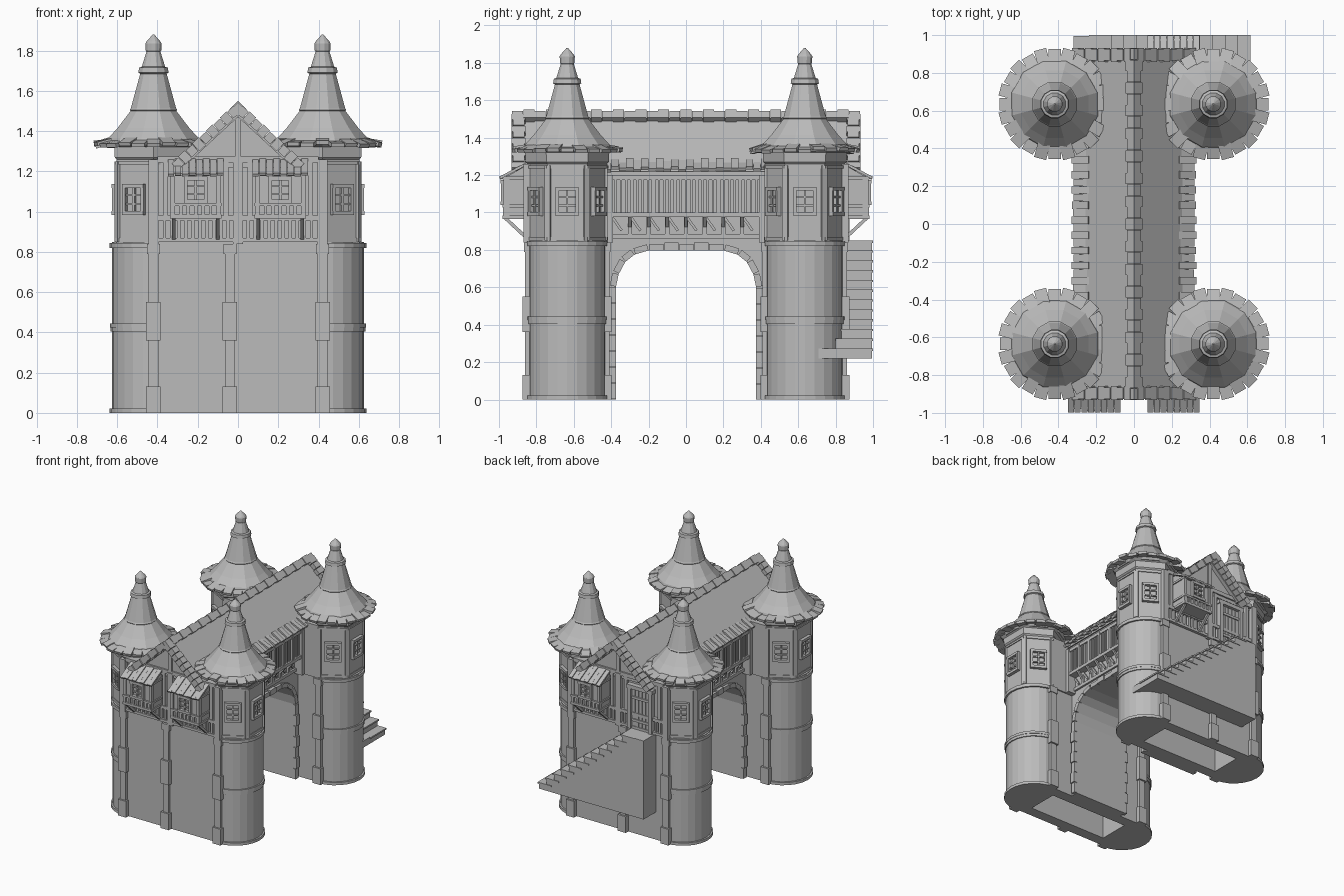
import bpy, bmesh, random
from math import pi, sin, cos, radians
from mathutils import Matrix, Vector

random.seed(4)
if "Cube" in bpy.data.objects:
    bpy.data.objects.remove(bpy.data.objects["Cube"])

stone = bpy.data.materials.new("stone_grey")
stone.use_nodes = True
GREY = (0.5, 0.5, 0.5, 1)
stone.diffuse_color = GREY
stone.node_tree.nodes["Principled BSDF"].inputs["Base Color"].default_value = GREY
ID = Matrix()
SIDES = (-1, 1)
ENDS = [(sx, sy) for sx in SIDES for sy in SIDES]
TX, TY = 0.42, 0.635


def finish(name, bm):
    bmesh.ops.recalc_face_normals(bm, faces=bm.faces)
    mesh = bpy.data.meshes.new(name)
    bm.to_mesh(mesh)
    bm.free()
    mesh.materials.append(stone)
    ob = bpy.data.objects.new(name, mesh)
    bpy.context.collection.objects.link(ob)
    return ob


def box(bm, c, s, m=ID, rot=ID):
    bmesh.ops.create_cube(bm, size=1, matrix=m @ Matrix.Translation(c) @ rot @ Matrix.Diagonal((*s, 1)))


def span(bm, x, y, z, m=ID):
    """Box given by its (low, high) limits on each axis."""
    lims = (x, y, z)
    box(bm, [(a + b) / 2 for a, b in lims], [abs(b - a) for a, b in lims], m)


def prism(bm, pts, axis, lo, hi):
    """Extrude a flat outline along x, y or z."""
    def place(p, t):
        q = list(p)
        q.insert("xyz".index(axis), t)
        return bm.verts.new(q)
    a, b = [[place(p, t) for p in pts] for t in (lo, hi)]
    n = len(pts)
    bm.faces.new(a)
    bm.faces.new(b[::-1])
    for i in range(n):
        bm.faces.new((a[i], a[(i + 1) % n], b[(i + 1) % n], b[i]))


def lathe(bm, profile, n, x, y):
    """Turn (radius, height) points into an n-sided solid with a flat side on x."""
    rings = [[bm.verts.new((x + r * cos((i + .5) * 2 * pi / n), y + r * sin((i + .5) * 2 * pi / n), z))
              for i in range(n)] for r, z in profile]
    bm.faces.new(rings[0])
    bm.faces.new(rings[-1])
    for a, b in zip(rings, rings[1:]):
        for i in range(n):
            bm.faces.new((a[i], a[(i + 1) % n], b[(i + 1) % n], b[i]))


def round_end(sx, sy, r):
    """Outer half of a tower's outline."""
    angles = [radians(a) for a in range(-90, 91, 15)]
    return [(sx * (TX + r * cos(a)), sy * TY + sx * r * sin(a)) for a in angles]


def window(bm, c, angle, w, h):
    m = Matrix.Translation(c) @ Matrix.Rotation(angle - pi / 2, 4, 'Z')
    for s in SIDES:
        box(bm, (s * w / 2, 0, 0), (.018, .04, h), m)
        box(bm, (0, 0, s * h / 2), (w + .018, .045, .02), m)
        box(bm, (0, 0, s * h / 6), (w, .022, .009), m)
    box(bm, (0, 0, 0), (.01, .025, h), m)


# Lower storey: two rounded blocks, hollow underneath
for sy, name in ((-1, "front_base"), (1, "back_base")):
    bm = bmesh.new()
    prism(bm, round_end(1, sy, .205) + round_end(-1, sy, .205), 'z', 0, .85)
    base = finish(name, bm)
    bm = bmesh.new()
    span(bm, (-.34, .34), (sy * TY - .12, sy * TY + .12), (-.1, .8))
    cutter = finish("base_cutter", bm)
    cutter.hide_render = True
    mod = base.modifiers.new("hollow", 'BOOLEAN')
    mod.operation, mod.object, mod.solver = 'DIFFERENCE', cutter, 'EXACT'
    bpy.context.view_layer.objects.active = base
    bpy.ops.object.modifier_apply(modifier="hollow")
    bpy.data.objects.remove(cutter)

bm = bmesh.new()
for sx, sy in ENDS:
    for r, lo, hi in ((.218, 0, .022), (.216, .425, .445), (.213, .405, .425), (.218, .82, .845)):
        prism(bm, round_end(sx, sy, r), 'z', lo, hi)
finish("tower_bands", bm)

# Stone piers on the outer and passage walls
bm = bmesh.new()
for sy in SIDES:
    for x in (-TX, -.04, TX):
        for y, out in ((TY + .2, 1), (TY - .2, -1)):
            for w, d, lo, hi in ((.05, .025, 0, .83), (.072, .038, 0, .13), (.072, .038, .36, .55), (.066, .03, .79, .84)):
                span(bm, (x - w / 2, x + w / 2), (sy * y, sy * (y + out * d)), (lo, hi))
finish("wall_piers", bm)

# Hexagonal upper towers
bm = bmesh.new()
for sx, sy in ENDS:
    lathe(bm, [(.212, .84), (.212, 1.26), (.222, 1.27), (.225, 1.32), (.25, 1.335)], 6, sx * TX, sy * TY)
finish("tower_upper", bm)
bm = bmesh.new()
for sx, sy in ENDS:
    for lo, hi, r in ((.85, .87, .217), (1.235, 1.25, .22)):
        lathe(bm, [(r, lo), (r, hi)], 6, sx * TX, sy * TY)
    for k in range(6):
        a = (k + .5) * pi / 3
        box(bm, (sx * TX + .205 * cos(a), sy * TY + .205 * sin(a), 1.05), (.02, .034, .4),
            rot=Matrix.Rotation(a, 4, 'Z'))
finish("tower_trim", bm)
bm = bmesh.new()
for sx, sy in ENDS:
    for turn in (-60, 0, 60):
        a = radians(turn) + (0 if sx > 0 else pi)
        window(bm, (sx * TX + .186 * cos(a), sy * TY + .186 * sin(a), 1.06), a, .105, .135)
finish("tower_windows", bm)

# Conical roofs with finials
spire = [(.22, 1.325), (.238, 1.35), (.232, 1.365), (.185, 1.415), (.118, 1.5), (.122, 1.505), (.116, 1.515),
         (.068, 1.685), (.078, 1.69), (.074, 1.715), (.06, 1.72), (.036, 1.795), (.04, 1.8), (.042, 1.835),
         (.036, 1.845), (.004, 1.88)]
bm = bmesh.new()
for sx, sy in ENDS:
    lathe(bm, spire, 12, sx * TX, sy * TY)
finish("tower_roofs", bm)
bm = bmesh.new()
for sx, sy in ENDS:
    for k in range(24):
        m = Matrix.Translation((sx * TX, sy * TY, 1.345)) @ Matrix.Rotation(k * pi / 12, 4, 'Z')
        tilt = Matrix.Rotation(radians(random.uniform(6, 20)), 4, 'Y')
        box(bm, (.24 + .008 * (k % 2), 0, random.uniform(-.008, .008)), (.1, .066, .02), m, tilt)
finish("tower_eave_tiles", bm)

# Bridge over the passage
half = [(.375, 0), (.375, .6), (.36, .67), (.325, .735), (.275, .775), (.2, .797)]
arch = half + [(-y, z) for y, z in half[::-1]]
bm = bmesh.new()
prism(bm, [(-.45, 0), (-.45, .87), (.45, .87), (.45, 0)] + arch, 'x', -.23, .23)
finish("bridge_arch", bm)
bm = bmesh.new()
for a, b in zip(arch, arch[1:]):
    a, b = Vector(a), Vector(b)
    count = max(1, round((b - a).length / .085))
    d = (b - a).normalized()
    normal = Vector((d.y, -d.x))
    for k in range(count):
        lo, hi = a.lerp(b, k / count), a.lerp(b, (k + .95) / count)
        t = .042 if k % 2 else .034
        for sx in SIDES:
            prism(bm, [lo, hi, hi + normal * t, lo + normal * t], 'x', sx * .2, sx * (.25 + .006 * (k % 2)))
finish("arch_stones", bm)

# Timber upper storey: end rooms, gallery and gabled loft
bm = bmesh.new()
for sy in SIDES:
    span(bm, (-TX, TX), (sy * .42, sy * .835), (.84, 1.26))
span(bm, (-.23, .23), (-.45, .45), (.86, 1.0))
span(bm, (-.27, .27), (-.45, .45), (.98, 1.25))
prism(bm, [(-.28, 1.22), (.28, 1.22), (0, 1.48)], 'y', -.85, .85)
finish("upper_storey", bm)

bm = bmesh.new()
for sx in SIDES:
    for x, lo, hi in ((.245, .86, .885), (.29, .975, 1.0), (.285, 1.175, 1.2)):
        span(bm, (sx * .2, sx * x), (-.43, .43), (lo, hi))
    for k in range(29):
        y = -.406 + k * .029
        wide = k % 4 == 0
        box(bm, (sx * .272, y, 1.09), (.03 if wide else .014, .02 if wide else .012, .2))
    for k in range(9):
        y = -.4 + k * .1
        box(bm, (sx * .235, y, .93), (.02, .022, .1))
        box(bm, (sx * .255, y, .945), (.015, .018, .09), rot=Matrix.Rotation(sx * radians(40), 4, 'Y'))
        box(bm, (sx * .236, y + .03, .94), (.012, .014, .09), rot=Matrix.Rotation(radians(35), 4, 'X'))
    for sy in SIDES:
        span(bm, (sx * .2, sx * .295), (sy * .39, sy * .42), (.84, 1.2))
finish("gallery_timber", bm)

# End walls: posts, rails, balusters and gable beams
bm = bmesh.new()
for sy in SIDES:
    for x in (-TX, 0, TX):
        span(bm, (x - .024, x + .024), (sy * .8, sy * .868), (.84, 1.26))
    for lo, hi in ((.85, .87), (.955, .98), (1.245, 1.275)):
        span(bm, (-.4, .4), (sy * .8, sy * .862), (lo, hi))
    for sx in SIDES:
        for k in range(10):
            box(bm, (sx * (.05 + k * .035), sy * .84, .915), (.017, .03, .1))
        for x in (.06, .36):
            box(bm, (sx * x, sy * .84, 1.11), (.025, .03, .3))
    box(bm, (0, sy * .85, 1.37), (.03, .03, .2))
finish("end_wall_timber", bm)

# Bay windows: two on the front, one on the back
bm = bmesh.new()
for x, sy in ((-.21, -1), (.21, -1), (.21, 1)):
    def lim(a, b):
        return sy * a, sy * b
    span(bm, (x - .12, x + .12), lim(.82, .965), (.985, 1.19))
    for z, t in ((.975, .02), (1.035, .016), (1.185, .016)):
        box(bm, (x, sy * .905, z), (.258, .15, t))
    for k in range(7):
        box(bm, (x - .111 + k * .037, sy * .968, 1.005), (.016, .02, .05))
    for s in SIDES:
        box(bm, (x + s * .115, sy * .96, 1.08), (.022, .03, .2))
        prism(bm, [lim(.83, 1.265)[:1] + (1.265,), (sy * .83, 1.18), (sy * .98, 1.18)], 'x', x + s * .12, x + s * .1)
        box(bm, (x + s * .11, sy * .91, .918), (.018, .15, .018), rot=Matrix.Rotation(sy * radians(43), 4, 'X'))
    window(bm, (x, sy * .968, 1.107), sy * pi / 2, .1, .115)
    for k in range(8):
        box(bm, (x - .123 + k * .035, sy * .918, 1.222 + .004 * (k % 2)), (.032, .175, .014),
            rot=Matrix.Rotation(-sy * radians(28), 4, 'X'))
finish("bay_windows", bm)

# Back door
bm = bmesh.new()
for k in range(5):
    box(bm, (-.26 + k * .032, .845, 1.01), (.028, .025, .31))
for x in (-.29, -.105):
    box(bm, (x, .85, 1.02), (.03, .05, .34))
box(bm, (-.197, .85, 1.185), (.23, .05, .03))
for z in (.92, 1.1):
    box(bm, (-.197, .86, z), (.15, .012, .02))
finish("back_door", bm)

# Main roof, ridge, verge and eave tiles
PITCH = radians(43)
bm = bmesh.new()
prism(bm, [(0, 1.505), (.27, 1.254), (.255, 1.235), (0, 1.47), (-.255, 1.235), (-.27, 1.254)], 'y', -.88, .88)
finish("main_roof", bm)
bm = bmesh.new()
for k in range(31):
    s = .052 + .01 * (k % 2)
    box(bm, (0, -.9 + k * .06, 1.507), (s, .058, s), rot=Matrix.Rotation(pi / 4, 4, 'Y'))
finish("ridge_tiles", bm)
bm = bmesh.new()
for sx, sy in ENDS:
    rot = Matrix.Rotation(sx * PITCH, 4, 'Y')
    for k in range(9):
        d = .03 + k * .047
        box(bm, (sx * d * cos(PITCH), sy * .895, 1.515 - d * sin(PITCH)),
            (.044, .075 - .014 * (k % 2), .045 + .008 * (k % 2)), rot=rot)
finish("verge_tiles", bm)
bm = bmesh.new()
for sx in SIDES:
    for k in range(22):
        rot = Matrix.Rotation(sx * radians(random.uniform(22, 34)), 4, 'Y')
        box(bm, (sx * (.272 + .01 * (k % 2)), -.42 + k * .04, 1.25 + .008 * (k % 2)), (.1, .039, .018), rot=rot)
finish("eave_tiles", bm)

# Floating outside staircase up to the back door
bm = bmesh.new()
STEPS = 12
for k in range(STEPS):
    z = .22 + k * .0525
    span(bm, (-.32, .61 - k * .067), (.69 if k == 0 else .8, .995), (z, z + .0525))
    span(bm, (.5 - k * .067, .618 - k * .067), (.8, 1.0), (z + .0405, z + .0525))
finish("back_stairs", bm)
